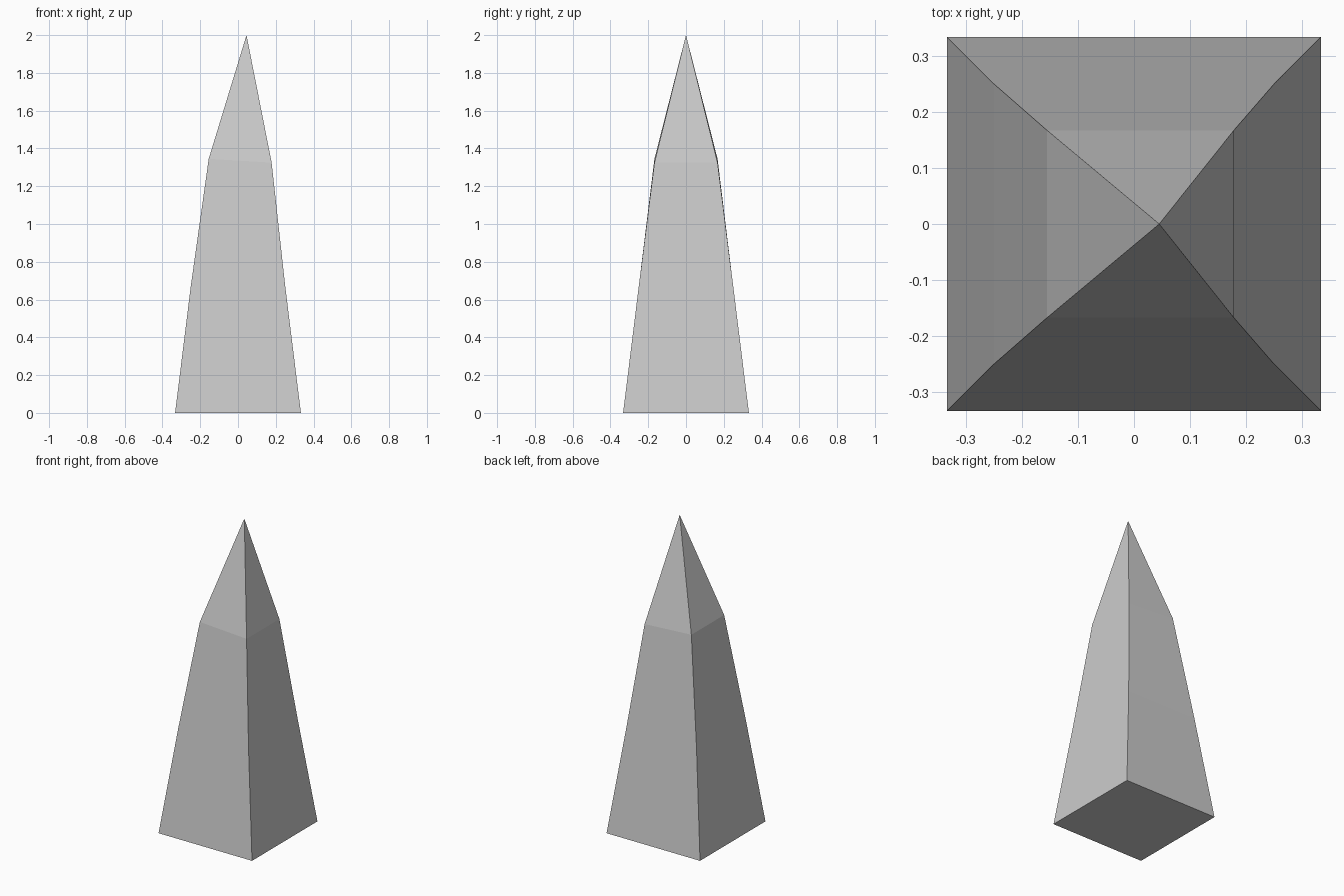
import bpy
import bmesh

cube = bpy.data.objects.get("Cube")
if cube:
    bpy.data.objects.remove(cube, do_unlink=True)

# Plain grey stone
stone = bpy.data.materials.new("grey_stone")
stone.use_nodes = True
grey = (0.6, 0.6, 0.6, 1)
stone.diffuse_color = grey
stone.node_tree.nodes["Principled BSDF"].inputs["Base Color"].default_value = grey

# Square rings: left x, right x, half depth, z at left, z at right
rings = [
    (-0.333, 0.333, 0.333, 0, 0),
    (-0.25, 0.25, 0.25, 0.67, 0.67),
    (-0.155, 0.178, 0.167, 1.345, 1.325),
]

bm = bmesh.new()
loops = []
for x0, x1, d, z0, z1 in rings:
    corners = ((x0, -d, z0), (x1, -d, z1), (x1, d, z1), (x0, d, z0))
    loops.append([bm.verts.new(c) for c in corners])

# Tapered sides, base and leaning point
tip = bm.verts.new((0.045, 0, 2))
bm.faces.new(loops[0][::-1])
for i in range(4):
    j = (i + 1) % 4
    for low, high in zip(loops, loops[1:]):
        bm.faces.new((low[i], low[j], high[j], high[i]))
    bm.faces.new((loops[-1][i], loops[-1][j], tip))
bmesh.ops.recalc_face_normals(bm, faces=bm.faces)

mesh = bpy.data.meshes.new("obelisk")
bm.to_mesh(mesh)
bm.free()
mesh.materials.append(stone)
obelisk = bpy.data.objects.new("obelisk", mesh)
bpy.context.collection.objects.link(obelisk)
